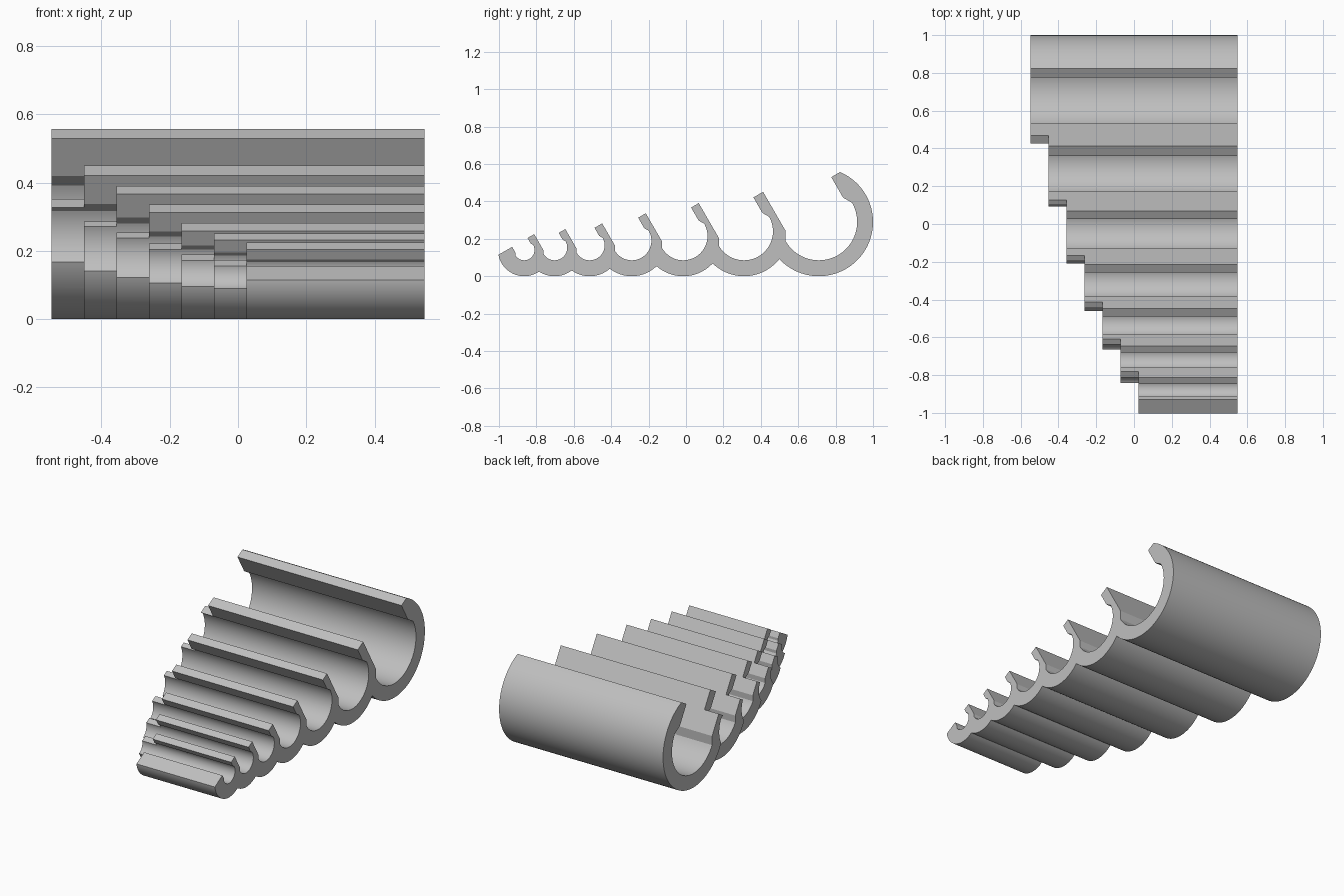
import bpy, math

if "Cube" in bpy.data.objects:
    bpy.data.objects.remove(bpy.data.objects["Cube"])

WALL = 0.085      # wall thickness around each bore
GAP = 0.04        # added spacing between neighbouring bores
STEP = 0.0952     # how much each smaller channel is shortened
X_END = 0.547
TILT = math.radians(30)
SIZES = [8, 6, 5, 4, 3, 2.5, 2]

grey = bpy.data.materials.new("plain grey")
grey.diffuse_color = (0.52, 0.52, 0.52, 1)
grey.use_nodes = True
grey.node_tree.nodes["Principled BSDF"].inputs["Base Color"].default_value = grey.diffuse_color


def prism(name, profile, cy, cz, x0, x1):
    """Extrude a tilted (u, v) profile along x, centred on (cy, cz)."""
    c, s = math.cos(TILT), math.sin(TILT)
    yz = [(cy + u * c - v * s, cz + u * s + v * c) for u, v in profile]
    n = len(yz)
    verts = [(x0, y, z) for y, z in yz] + [(x1, y, z) for y, z in yz]
    faces = [tuple(range(n))[::-1], tuple(range(n, 2 * n))]
    faces += [(i, (i + 1) % n, n + (i + 1) % n, n + i) for i in range(n)]
    mesh = bpy.data.meshes.new(name)
    mesh.from_pydata(verts, [], faces)
    mesh.materials.append(grey)
    obj = bpy.data.objects.new(name, mesh)
    bpy.context.collection.objects.link(obj)
    return obj


def arc(r, a0, a1, n):
    return [(r * math.cos(a0 + (a1 - a0) * i / n),
             r * math.sin(a0 + (a1 - a0) * i / n)) for i in range(n + 1)]


def combine(target, other, operation):
    mod = target.modifiers.new("cut", 'BOOLEAN')
    mod.operation, mod.solver, mod.object = operation, 'EXACT', other
    bpy.context.view_layer.objects.active = target
    bpy.ops.object.modifier_apply(modifier=mod.name)
    bpy.data.objects.remove(other)


bodies, cutters = [], []
y, last_r = 0.71, None
for k, size in enumerate(SIZES):
    r = 0.005 + 0.025 * size
    R = r + WALL
    if last_r:
        y -= last_r + r + GAP
    last_r = r
    # round body with a flat top across the opening
    top = math.asin(0.85 * r / R)
    bodies.append(prism("channel_body", arc(R, -math.pi - top, top, 96),
                        y, R, -X_END + STEP * k, X_END))
    # half-round bore, narrowing to a straight snap-in slot
    bore = arc(r, -math.pi, 0, 48) + [(0.866 * r, 0.232 * r), (0.866 * r, 0.6),
                                      (-0.866 * r, 0.6), (-0.866 * r, 0.232 * r)]
    cutter = prism("bore_cutter", bore, y, R, -0.8, 0.8)
    cutter.hide_render = True
    cutters.append(cutter)

# join the bodies, then open every channel
holder = bodies[0]
holder.name = "key_holder"
for b in bodies[1:]:
    combine(holder, b, 'UNION')
for c in cutters:
    combine(holder, c, 'DIFFERENCE')

bpy.ops.object.select_all(action='DESELECT')
holder.select_set(True)
bpy.context.view_layer.objects.active = holder
bpy.ops.object.shade_smooth_by_angle(angle=math.radians(20))
